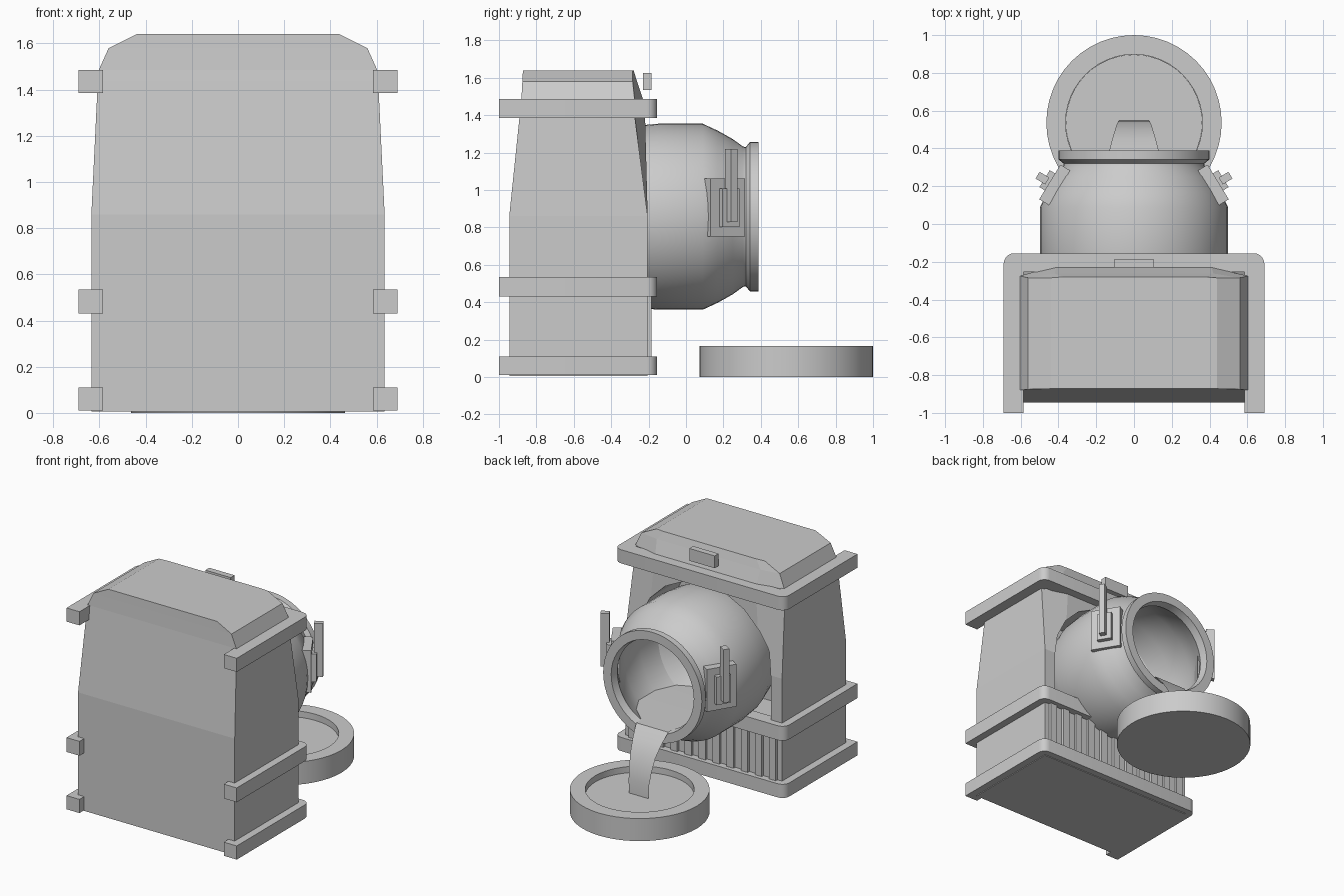
import bpy, bmesh, math
from mathutils import Matrix, Vector

if "Cube" in bpy.data.objects:
    bpy.data.objects.remove(bpy.data.objects["Cube"])


def finish(name, bm, smooth=None):
    bmesh.ops.recalc_face_normals(bm, faces=bm.faces[:])
    me = bpy.data.meshes.new(name)
    bm.to_mesh(me)
    bm.free()
    ob = bpy.data.objects.new(name, me)
    bpy.context.collection.objects.link(ob)
    if smooth:
        bpy.context.view_layer.objects.active = ob
        ob.select_set(True)
        bpy.ops.object.shade_smooth_by_angle(angle=math.radians(smooth))
        ob.select_set(False)
    return ob


def loft(name, rings, smooth=None, closed=True, caps=True):
    bm = bmesh.new()
    vs = [[bm.verts.new(p) for p in r] for r in rings]
    n = len(rings[0])
    for a, b in zip(vs, vs[1:]):
        for i in range(n if closed else n - 1):
            j = (i + 1) % n
            bm.faces.new((a[i], a[j], b[j], b[i]))
    if caps:
        bm.faces.new(vs[0])
        bm.faces.new(vs[-1])
    return finish(name, bm, smooth)


def lathe(name, profile, centre, axis, seg=40):
    # profile holds (radius, position along axis)
    rings = []
    for r, t in profile:
        ring = []
        for i in range(seg):
            a = 2 * math.pi * i / seg
            c, s = r * math.cos(a), r * math.sin(a)
            ring.append(Vector(centre) + (Vector((c, t, s)) if axis == 'y' else Vector((c, s, t))))
        rings.append(ring)
    return loft(name, rings, 30)


def box(name, size, loc, rot=0.0):
    bm = bmesh.new()
    m = Matrix.Translation(loc) @ Matrix.Rotation(rot, 4, 'Z') @ Matrix.Diagonal((*size, 1))
    bmesh.ops.create_cube(bm, size=1, matrix=m)
    return finish(name, bm)


# Housing: tapered shell with chamfered cap and bulged back face
levels = [  # z, half width, front y, back corner y, back middle y, mid fraction
    (0.005, 0.635, -0.945, -0.205, -0.205, 0.72),
    (0.86, 0.635, -0.945, -0.205, -0.205, 0.72),
    (1.44, 0.607, -0.885, -0.28, -0.22, 0.68),
    (1.485, 0.603, -0.88, -0.275, -0.23, 0.68),
    (1.58, 0.56, -0.875, -0.285, -0.262, 0.75),
    (1.64, 0.44, -0.872, -0.285, -0.28, 0.85)]
body = loft("housing", [[(-w, f, z), (w, f, z), (w, b, z), (w * k, m, z), (-w * k, m, z), (-w, b, z)]
                        for z, w, f, b, m, k in levels])

# Arched recess behind the pot
arch = [(-0.545, 0.45), (0.545, 0.45)]
arch += [(0.545 * math.cos(a), 0.85 + 0.53 * math.sin(a)) for a in
         (math.pi * i / 10 for i in range(11))]
cutter = loft("arch_cutter", [[(x, y, z) for x, z in arch] for y in (-0.6, 0.0)])
cutter.hide_render = True
cutter.hide_set(True)
mod = body.modifiers.new("recess", 'BOOLEAN')
mod.operation = 'DIFFERENCE'
mod.solver = 'EXACT'
mod.object = cutter

# Three U-shaped bands, open at the front, rounded at the back
r = 0.055
half = [(0.585, -1.0), (0.69, -1.0)]
half += [(0.69 - r + r * math.cos(a), -0.155 - r + r * math.sin(a)) for a in
         (math.pi / 2 * i / 5 for i in range(6))]
outer = half[1:]
outline = [(-x, y) for x, y in outer] + outer[::-1] + \
          [(0.585, -1.0), (0.585, -0.255), (-0.585, -0.255), (-0.585, -1.0)]
for name, z0, z1 in (("lower_band", 0.01, 0.11), ("middle_band", 0.43, 0.535), ("upper_band", 1.385, 1.485)):
    loft(name, [[(x, y, z) for x, y in outline] for z in (z0, z1)], 30)

# Vent ribs low on the back
for i in range(11):
    box("vent_rib", (0.055, 0.05, 0.36), (-0.57 + 0.114 * i, -0.21, 0.27))

# Cap latch
box("cap_latch", (0.205, 0.045, 0.09), (0, -0.208, 1.58))

# Round tilting pot, hollow, with a flared mouth
lathe("pot", [(0.30, -0.55), (0.44, -0.42), (0.485, -0.28), (0.497, -0.15), (0.497, 0.09),
              (0.46, 0.17), (0.415, 0.25), (0.375, 0.305), (0.372, 0.32), (0.40, 0.342), (0.40, 0.388),
              (0.335, 0.388), (0.325, 0.33), (0.39, 0.22), (0.44, 0.09), (0.44, -0.1),
              (0.40, -0.25), (0.25, -0.38)], (0, 0, 0.857), 'y', 48)

# Side clamps: plate, block and lever, stepped outwards
ang = math.atan2(0.52, 0.85)
for s in (-1, 1):
    side = "left" if s < 0 else "right"
    for part, size, loc in (("clamp_plate", (0.06, 0.215, 0.31), (0.42, 0.207, 0.905)),
                            ("clamp_block", (0.05, 0.105, 0.205), (0.452, 0.227, 0.905)),
                            ("clamp_lever", (0.06, 0.042, 0.39), (0.485, 0.243, 1.025))):
        box(side + "_" + part, size, (s * loc[0], loc[1], loc[2]), s * ang)

# Liquid surface in the pot, pouring over the lip
path = [(-0.3, 0.555, 0.24), (-0.1, 0.56, 0.32), (0.09, 0.56, 0.32), (0.22, 0.56, 0.25), (0.33, 0.56, 0.13),
        (0.39, 0.56, 0.13), (0.45, 0.485, 0.115), (0.50, 0.40, 0.10), (0.53, 0.30, 0.09),
        (0.545, 0.22, 0.083), (0.547, 0.115, 0.08)]
loft("pouring_liquid", [[(w * k, y, z) for k in (-1, 0, 1)] for y, z, w in path], 40, False, False)

# Shallow catch basin and the liquid in it
lathe("basin", [(0.464, 0), (0.464, 0.165), (0.362, 0.165), (0.362, 0.08)], (0, 0.536, 0), 'z', 48)
lathe("basin_liquid", [(0.361, 0.085), (0.361, 0.12)], (0, 0.536, 0), 'z', 48)
